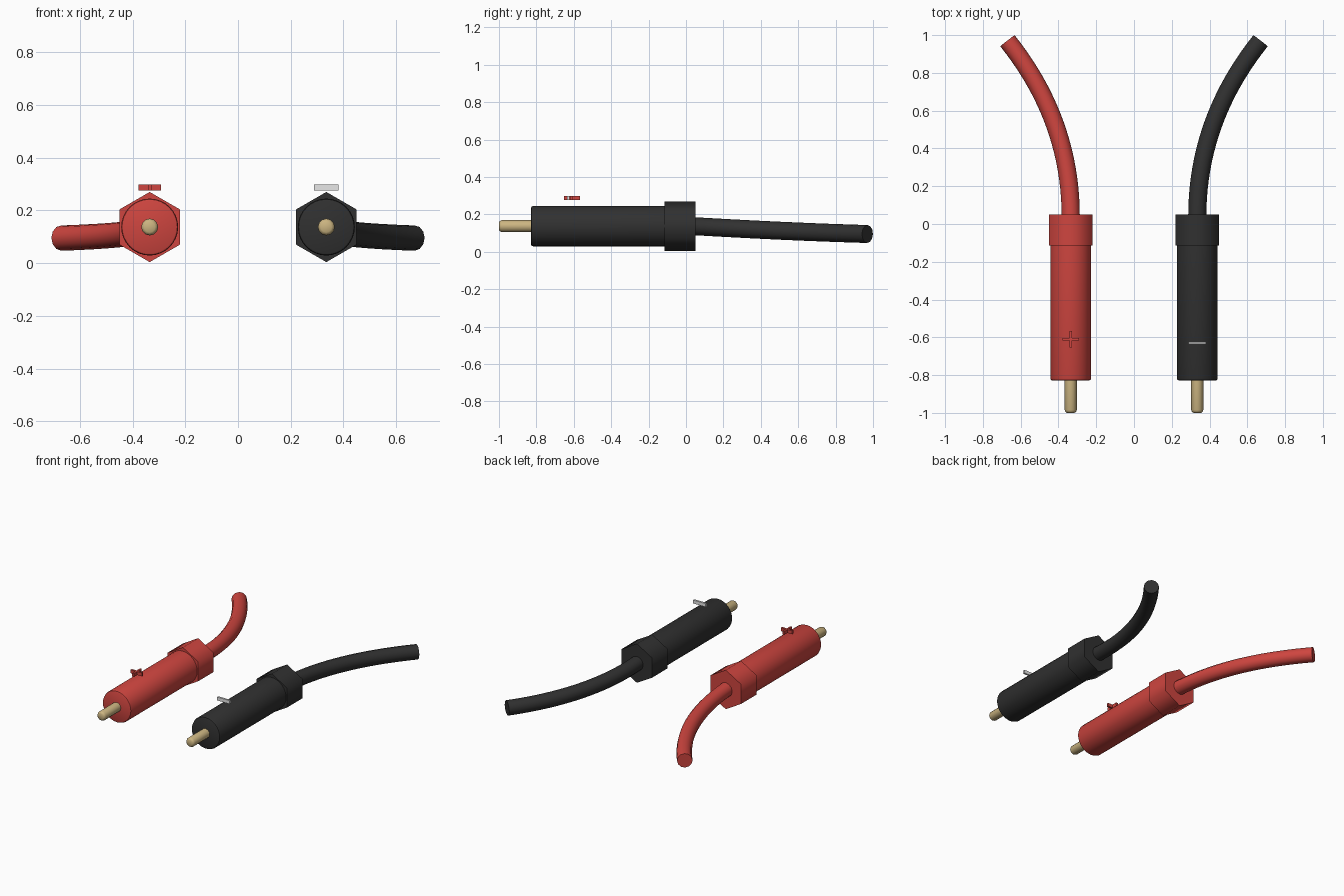
import bpy, bmesh
from math import sin, cos, pi, radians

cube = bpy.data.objects.get("Cube")
if cube:
    bpy.data.objects.remove(cube, do_unlink=True)


def material(name, color, roughness=0.6):
    mat = bpy.data.materials.new(name)
    mat.use_nodes = True
    mat.diffuse_color = (*color, 1)
    bsdf = mat.node_tree.nodes["Principled BSDF"]
    bsdf.inputs["Base Color"].default_value = (*color, 1)
    bsdf.inputs["Roughness"].default_value = roughness
    return mat


RED = material("red plastic", (0.62, 0.06, 0.05))
BLACK = material("black plastic", (0.03, 0.03, 0.03))
GOLD = material("gold metal", (0.6, 0.46, 0.22))
WHITE = material("white mark", (0.8, 0.8, 0.8))
AXIS_Z = 0.137
OFFSET = 0.335


def smooth(obj, angle):
    bpy.ops.object.select_all(action='DESELECT')
    obj.select_set(True)
    bpy.context.view_layer.objects.active = obj
    bpy.ops.object.shade_smooth_by_angle(angle=radians(angle))


def finish(name, bm, mat):
    bmesh.ops.recalc_face_normals(bm, faces=bm.faces)
    mesh = bpy.data.meshes.new(name)
    bm.to_mesh(mesh)
    bm.free()
    mesh.materials.append(mat)
    obj = bpy.data.objects.new(name, mesh)
    bpy.context.collection.objects.link(obj)
    return obj


def lathe(name, x, profile, sides, mat, angle):
    """Rings of (y, radius) around the plug's long axis, capped at both ends."""
    bm = bmesh.new()
    rings = []
    for y, r in profile:
        turns = [2 * pi * i / sides for i in range(sides)]
        rings.append([bm.verts.new((x + r * sin(a), y, AXIS_Z + r * cos(a))) for a in turns])
    for a, b in zip(rings, rings[1:]):
        for i in range(sides):
            j = (i + 1) % sides
            bm.faces.new((a[i], a[j], b[j], b[i]))
    bm.faces.new(rings[0])
    bm.faces.new(rings[-1])
    smooth(finish(name, bm, mat), angle)


def mark(name, center, bars, mat):
    """Flat sign made of crossing bars, each given as (width, depth)."""
    bm = bmesh.new()
    for size in bars:
        verts = bmesh.ops.create_cube(bm, size=1)["verts"]
        bmesh.ops.scale(bm, vec=(*size, 0.023), verts=verts)
        bmesh.ops.translate(bm, vec=center, verts=verts)
    return finish(name, bm, mat)


def cable(name, side, mat):
    """Round lead that bends outward and sags towards its end."""
    start, bend, end = (0, 0.04, AXIS_Z), (0.0, 0.55, 0.107), (0.335, 0.97, 0.095)
    steps = 20
    curve = bpy.data.curves.new(name, 'CURVE')
    curve.dimensions = '3D'
    curve.bevel_depth = 0.048
    curve.bevel_resolution = 4
    curve.use_fill_caps = True
    spline = curve.splines.new('POLY')
    spline.points.add(steps)
    for i, point in enumerate(spline.points):
        t = i / steps
        x, y, z = [(1 - t) ** 2 * a + 2 * t * (1 - t) * b + t * t * c
                   for a, b, c in zip(start, bend, end)]
        point.co = (side * (OFFSET + x), y, z, 1)
    curve.materials.append(mat)
    obj = bpy.data.objects.new(name, curve)
    bpy.context.collection.objects.link(obj)
    bpy.ops.object.select_all(action='DESELECT')
    obj.select_set(True)
    bpy.context.view_layer.objects.active = obj
    bpy.ops.object.convert(target='MESH')
    smooth(bpy.context.view_layer.objects.active, 40)


for side, label, mat in ((-1, "red", RED), (1, "black", BLACK)):
    x = side * OFFSET
    # Handle with a slightly softened front rim
    lathe(label + "_handle", x,
          [(-0.828, 0.099), (-0.825, 0.105), (-0.817, 0.108), (-0.1, 0.108)], 32, mat, 40)
    # Six-sided collar
    lathe(label + "_collar", x, [(-0.115, 0.133), (0.05, 0.133)], 6, mat, 65)
    # Metal contact pin with a rounded tip
    lathe(label + "_pin", x,
          [(-1.0, 0.02), (-0.995, 0.028), (-0.985, 0.032), (-0.81, 0.032)], 12, GOLD, 40)
    cable(label + "_cable", side, mat)

# Polarity signs above the handles
mark("plus_sign", (-OFFSET, -0.61, 0.287), [(0.086, 0.013), (0.013, 0.086)], RED)
mark("minus_sign", (OFFSET, -0.63, 0.287), [(0.094, 0.013)], WHITE)
